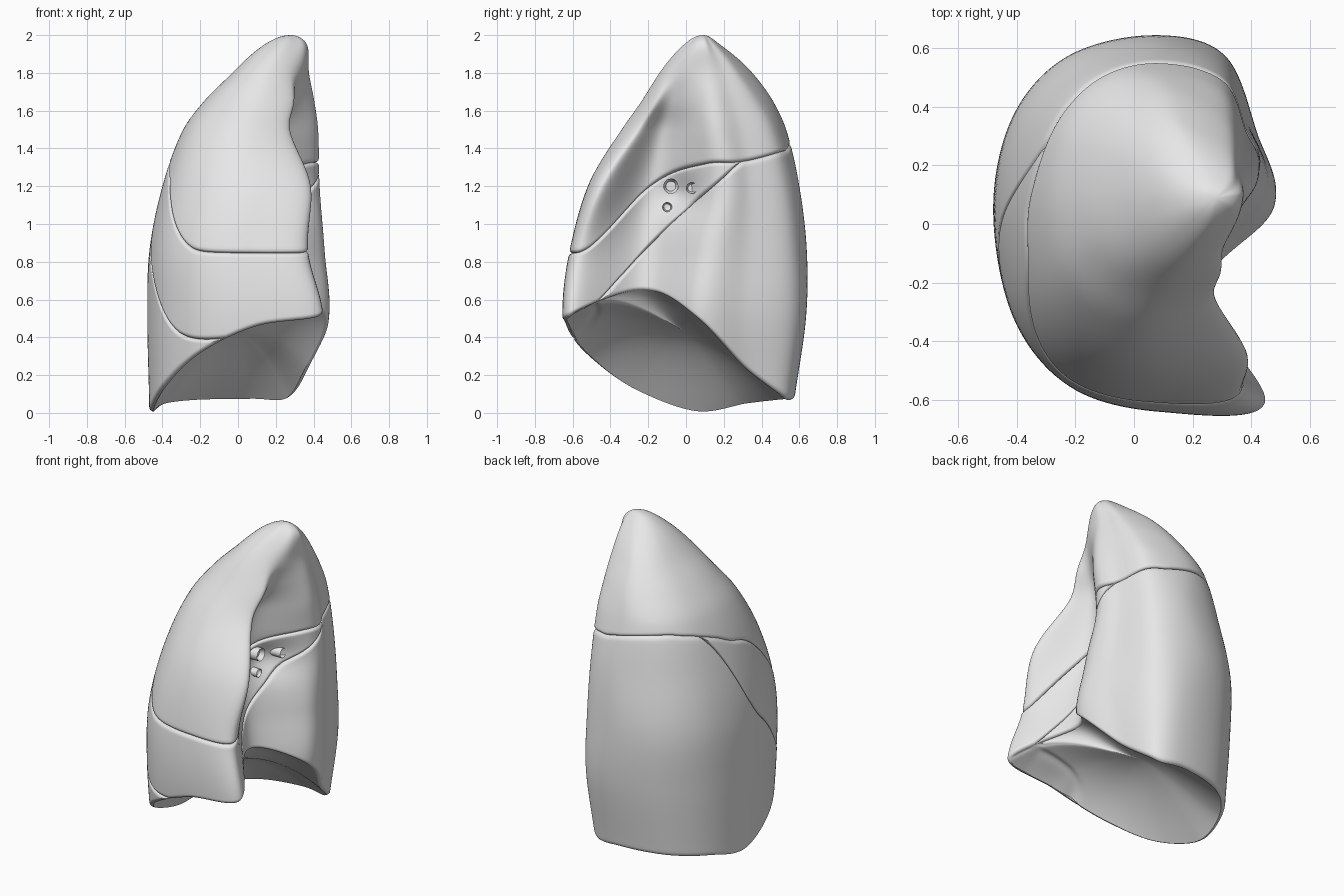
import bpy, bmesh, math
from mathutils import Vector

cube = bpy.data.objects.get("Cube")
if cube:
    bpy.data.objects.remove(cube, do_unlink=True)

mat = bpy.data.materials.new("pale_grey")
mat.use_nodes = True
mat.diffuse_color = (0.8, 0.8, 0.8, 1)
mat.node_tree.nodes["Principled BSDF"].inputs["Base Color"].default_value = (0.8, 0.8, 0.8, 1)

# Cross-sections by height: lateral x, y / front y / back y /
# front tip, medial hollow, medial bulge and back corner as x, y
LEVELS = [
    (2.0, .28, .09, .09, .09, .28, .09, .28, .09, .28, .09, .28, .09),
    (1.95, .14, .09, -.01, .18, .31, .02, .35, .05, .365, .1, .32, .16),
    (1.8, -.03, .1, -.14, .35, .27, -.1, .335, -.02, .375, .11, .32, .28),
    (1.65, -.18, .09, -.235, .46, .29, -.17, .28, -.07, .4, .12, .31, .38),
    (1.5, -.29, .08, -.34, .53, .27, -.26, .2, -.11, .415, .13, .3, .46),
    (1.2, -.4, .05, -.52, .6, .385, -.45, .16, -.18, .42, .16, .3, .53),
    (.85, -.47, .05, -.61, .64, .37, -.57, .21, -.21, .45, .1, .3, .57),
    (.5, -.48, .05, -.64, .635, .45, -.61, .26, -.23, .475, .06, .31, .57),
    (.05, -.47, .05, -.58, .57, .4, -.56, .25, -.2, .37, .15, .27, .53),
]
KEYS = [(math.sqrt(2 - row[0]), row[1:]) for row in LEVELS]
# Height of the lower rim at each control point around the section
RIM = [.52, .46, .315, .135, .01, .05, .07, .075, .08, .23, .5, .65]
STEPS = 14
COLUMNS = len(RIM) * STEPS
CORE = Vector((-.03, 0))
ROUND = .022


def clamp(v):
    return min(max(v, 0), 1)


def ease(v):
    v = clamp(v)
    return v * v * (3 - 2 * v)


def hermite(keys, u):
    """Smooth curve through (parameter, values) keys."""
    u = min(max(u, keys[0][0]), keys[-1][0])
    i = 0
    while i < len(keys) - 2 and u > keys[i + 1][0]:
        i += 1
    last = len(keys) - 1

    def slope(j, n):
        a, b = keys[max(j - 1, 0)], keys[min(j + 1, last)]
        return (b[1][n] - a[1][n]) / (b[0] - a[0])
    (ua, va), (ub, vb) = keys[i], keys[i + 1]
    h = ub - ua
    t = (u - ua) / h
    return [va[n] + (vb[n] - va[n]) * ease(t)
            + h * t * (1 - t) * ((1 - t) * slope(i, n) - t * slope(i + 1, n))
            for n in range(len(va))]


def around(values, k):
    """Closed spline through control values, sampled at column k."""
    i, t = k // STEPS, (k % STEPS) / STEPS
    a, b, c, d = [values[(i + j) % len(values)] for j in (-1, 0, 1, 2)]
    return b + (c - a) * (t / 2) + (a * 2 - b * 5 + c * 4 - d) * (t * t / 2) \
        + ((b - c) * 3 + d - a) * (t ** 3 / 2)


def point(k, z):
    """Outer surface point of column k at height z."""
    xl, yl, yf, yb, tx, ty, hx, hy, bx, by, cx, cy = hermite(KEYS, math.sqrt(max(2 - z, 0)))
    xm = xl * .38 + tx * .62
    ring = [Vector((tx, ty))]
    for step in range(7):
        a = math.radians(30 * step)
        side = yf if step < 3 else yb
        c = abs(math.cos(a)) ** .9
        ring.append(Vector((xm + (xl - xm) * math.sin(a) ** .9 if 0 < step < 6 else xm,
                            yl + (side - yl) * c)))
    flank = Vector(((cx + bx) / 2 + (yb - yl) * .04, (cy + by) / 2))
    ring += [Vector((cx, cy)), flank, Vector((bx, by)), Vector((hx, hy))]
    p = around(ring, k)
    if p.x > 0:     # pocket at the root
        p.x -= .07 * math.exp(-((p.y + .02) / .1) ** 2 - ((z - 1.15) / .1) ** 2)
    return p


HORIZONTAL = [(-.65, (.84,)), (-.5, (.88,)), (-.15, (1.23,)), (.1, (1.32,)),
              (.3, (1.33,)), (.55, (1.39,))]
OBLIQUE = [(-.63, (.48,)), (-.45, (.6,)), (-.17, (.94,)), (.1, (1.17,)),
           (.3, (1.33,)), (.6, (1.58,))]


def horizontal(p):
    return hermite(HORIZONTAL, p.y)[0] + .09 * clamp((.2 - p.x) / .4) * ease(p.y / .35)


def oblique(p):
    return hermite(OBLIQUE, p.y)[0] + clamp((.3 - p.x) / .75) * (ease(p.y / .4 + .25) * .32 - .2)


def crossing(k, surface):
    """Height where column k meets a fissure."""
    lo, hi = 0, 2
    for _ in range(20):
        mid = (lo + hi) / 2
        if mid < surface(point(k, mid)):
            lo = mid
        else:
            hi = mid
    return lo


def finish(name, bm):
    bmesh.ops.remove_doubles(bm, verts=bm.verts, dist=.0001)
    bmesh.ops.recalc_face_normals(bm, faces=bm.faces)
    mesh = bpy.data.meshes.new(name)
    bm.to_mesh(mesh)
    bm.free()
    mesh.materials.append(mat)
    obj = bpy.data.objects.new(name, mesh)
    bpy.context.collection.objects.link(obj)
    bpy.ops.object.select_all(action='DESELECT')
    obj.select_set(True)
    bpy.context.view_layer.objects.active = obj
    bpy.ops.object.shade_smooth_by_angle(angle=math.radians(50))
    return obj


def edge_point(k, z, gap):
    """Surface point drawn inward where it is close to a lobe edge."""
    p = point(k, z)
    if gap < ROUND:
        depth = ROUND * (1 - math.sqrt(1 - (1 - max(gap, 0) / ROUND) ** 2))
        along = point((k + 1) % COLUMNS, z) - point((k - 1) % COLUMNS, z)
        p += Vector((along.y, -along.x)).normalized() * depth
    return (p.x, p.y, z)


def grid(bm, rows, keep=lambda k: True):
    verts = [[bm.verts.new(co) for co in row] for row in rows]
    for a, b in zip(verts, verts[1:]):
        for k in range(COLUMNS):
            n = (k + 1) % COLUMNS
            if keep(k) or keep(n):
                bm.faces.new((a[k], a[n], b[n], b[k]))


def lobe(name, low, high, rows=44):
    bm = bmesh.new()
    table = []
    for i in range(rows + 1):
        t = (1 - math.cos(math.pi * i / rows)) / 2
        line = []
        for k in range(COLUMNS):
            z = low[k] + (high[k] - low[k]) * t
            gap = z - low[k] if high[k] >= 2 else min(z - low[k], high[k] - z)
            line.append(edge_point(k, z, gap))
        table.append(line)
    grid(bm, table, lambda k: high[k] - low[k] > .003)
    return finish(name, bm)


# Lobe borders for every column
rim = [around(RIM, k) for k in range(COLUMNS)]
upper_edge = [crossing(k, horizontal) for k in range(COLUMNS)]
lower_edge = [min(max(crossing(k, oblique), rim[k]), upper_edge[k]) for k in range(COLUMNS)]

lobe("upper_lobe", upper_edge, [2.0] * COLUMNS)
lobe("middle_lobe", lower_edge, upper_edge)
lobe("lower_lobe", rim, lower_edge)

# Hollow underside, grooved where the oblique fissure crosses it
bm = bmesh.new()
table = []
for i in range(49):
    f = i / 48
    line = []
    for k in range(COLUMNS):
        p = Vector(edge_point(k, rim[k], 0)).xy.lerp(CORE, f)
        roof = .44 + .35 * p.x - .25 * p.y
        z = rim[k] + (roof - rim[k]) * f * (2 - f)
        z += .012 * math.exp(-((z - oblique(p)) / .012) ** 2)
        line.append((p.x, p.y, z))
    table.append(line)
grid(bm, table)
finish("underside", bm)

# Airway and vessel stubs in the root pocket
for name, x, y, z, radius in (("airway_stub", .14, -.08, 1.2, .04),
                              ("artery_stub", .22, .03, 1.19, .03),
                              ("vein_stub", .14, -.1, 1.09, .026)):
    bm = bmesh.new()
    bmesh.ops.create_cone(bm, cap_ends=True, segments=20, radius1=radius,
                          radius2=radius, depth=.16)
    cap = max((f for f in bm.faces if len(f.verts) > 4), key=lambda f: f.calc_center_median().z)
    bmesh.ops.inset_region(bm, faces=[cap], thickness=radius * .35)
    bmesh.ops.translate(bm, verts=cap.verts, vec=(0, 0, -.03))
    obj = finish(name, bm)
    obj.rotation_euler = (0, math.radians(90), 0)
    obj.location = (x, y, z)
